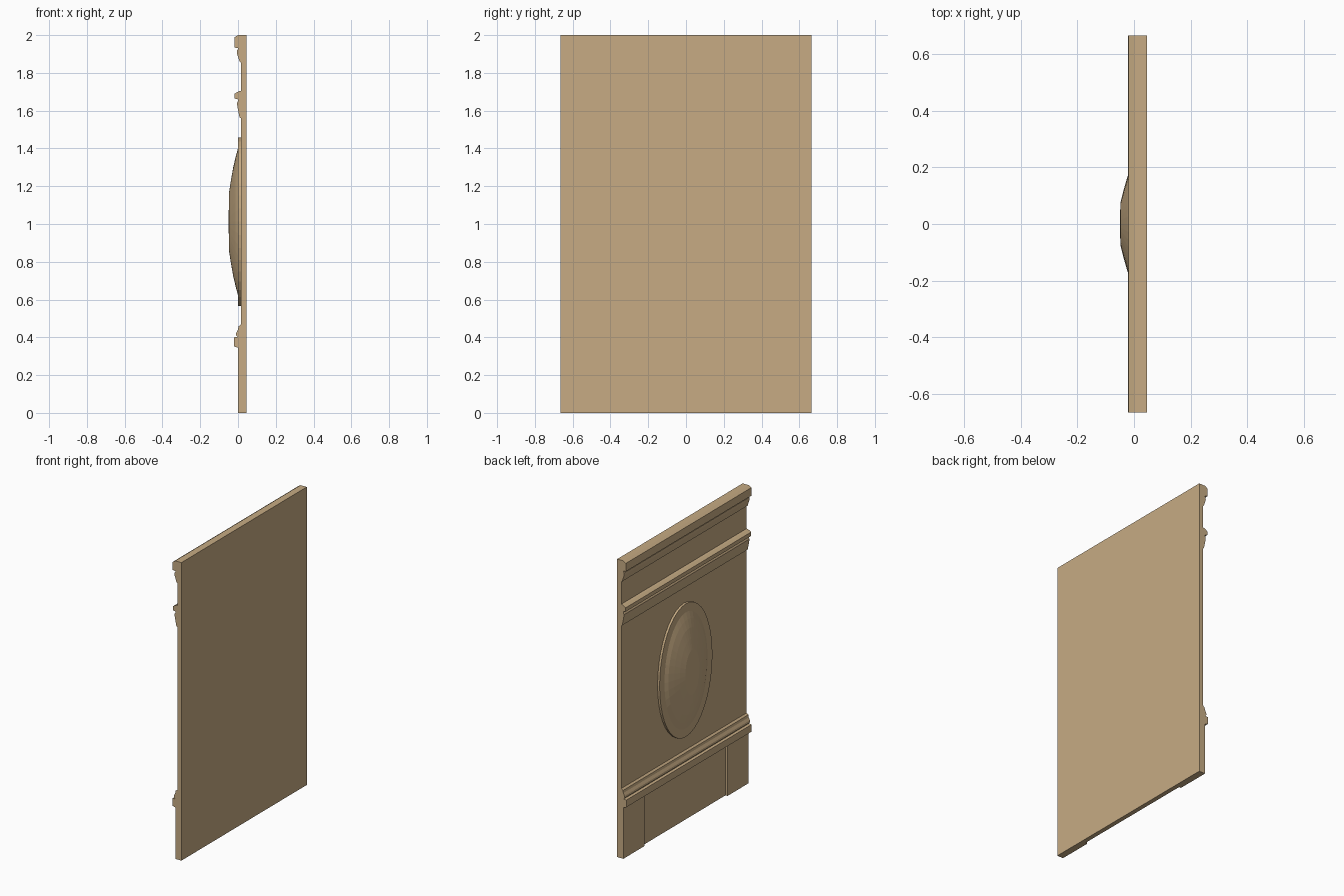
import bpy, bmesh, math

if "Cube" in bpy.data.objects:
    bpy.data.objects.remove(bpy.data.objects["Cube"])

HALF = 0.665            # half width of the panel along y
BACK, FIELD, FACE = 0.045, 0.015, 0.0

wood = bpy.data.materials.new("wood")
wood.diffuse_color = (0.57, 0.41, 0.23, 1)
wood.use_nodes = True
wood.node_tree.nodes["Principled BSDF"].inputs["Base Color"].default_value = wood.diffuse_color


def finish(name, bm):
    bmesh.ops.recalc_face_normals(bm, faces=bm.faces)
    mesh = bpy.data.meshes.new(name)
    bm.to_mesh(mesh)
    bm.free()
    mesh.materials.append(wood)
    obj = bpy.data.objects.new(name, mesh)
    bpy.context.collection.objects.link(obj)
    return obj


def prism(name, profile, y0, y1):
    """Extrude an (x, z) profile along y."""
    bm = bmesh.new()
    face = bm.faces.new([bm.verts.new((x, y0, z)) for x, z in profile])
    out = bmesh.ops.extrude_face_region(bm, geom=[face])
    moved = [v for v in out["geom"] if isinstance(v, bmesh.types.BMVert)]
    bmesh.ops.translate(bm, verts=moved, vec=(0, y1 - y0, 0))
    return finish(name, bm)


def oval_stack(name, rings, zc, segments=40):
    """Loft ellipses given as (x, half width, half height), cap both ends."""
    bm = bmesh.new()
    angles = [2 * math.pi * i / segments for i in range(segments)]
    loops = [[bm.verts.new((x, ry * math.cos(a), zc + rz * math.sin(a)))
              for a in angles] for x, ry, rz in rings]
    for a, b in zip(loops, loops[1:]):
        for i in range(segments):
            j = (i + 1) % segments
            bm.faces.new((a[i], a[j], b[j], b[i]))
    bm.faces.new(loops[0])
    bm.faces.new(loops[-1])
    return finish(name, bm)


# Wall panel with skirting cap, picture rail and cornice in one profile
base_rail = [(FIELD, 0.345), (FACE, 0.345), (-0.022, 0.352), (-0.022, 0.40),
             (-0.003, 0.402), (-0.011, 0.412), (-0.009, 0.424),
             (0.000, 0.442), (0.003, 0.458), (FIELD, 0.468)]
picture_rail = [(FIELD, 1.56), (0.008, 1.565), (0.003, 1.59), (-0.003, 1.62),
                (-0.006, 1.64), (0.000, 1.652), (0.000, 1.66),
                (-0.018, 1.664), (-0.018, 1.69), (0.002, 1.702), (FIELD, 1.705)]
cornice = [(FIELD, 1.855), (0.008, 1.86), (0.002, 1.88), (-0.006, 1.905),
           (-0.005, 1.92), (0.000, 1.925), (0.000, 1.931),
           (-0.019, 1.934), (-0.019, 1.988), (0.000, 2.0)]
prism("wall_panel",
      [(BACK, 0), (FIELD, 0)] + base_rail + picture_rail + cornice + [(BACK, 2)],
      -HALF, HALF)

# Raised plinth blocks at both lower corners
plinth = [(FIELD, 0), (FACE, 0), (FACE, 0.345), (FIELD, 0.345)]
for side, label in ((1, "left"), (-1, "right")):
    prism("plinth_block_" + label, plinth, side * 0.44, side * HALF)

# Oval medallion: flat rim plate and domed cushion
oval_stack("medallion",
           [(FIELD, 0.28, 0.447), (FACE, 0.28, 0.447), (FACE, 0.228, 0.39),
            (-0.012, 0.203, 0.345), (-0.025, 0.16, 0.29),
            (-0.037, 0.118, 0.222), (-0.048, 0.075, 0.152),
            (-0.049, 0.03, 0.06)],
           1.012)
